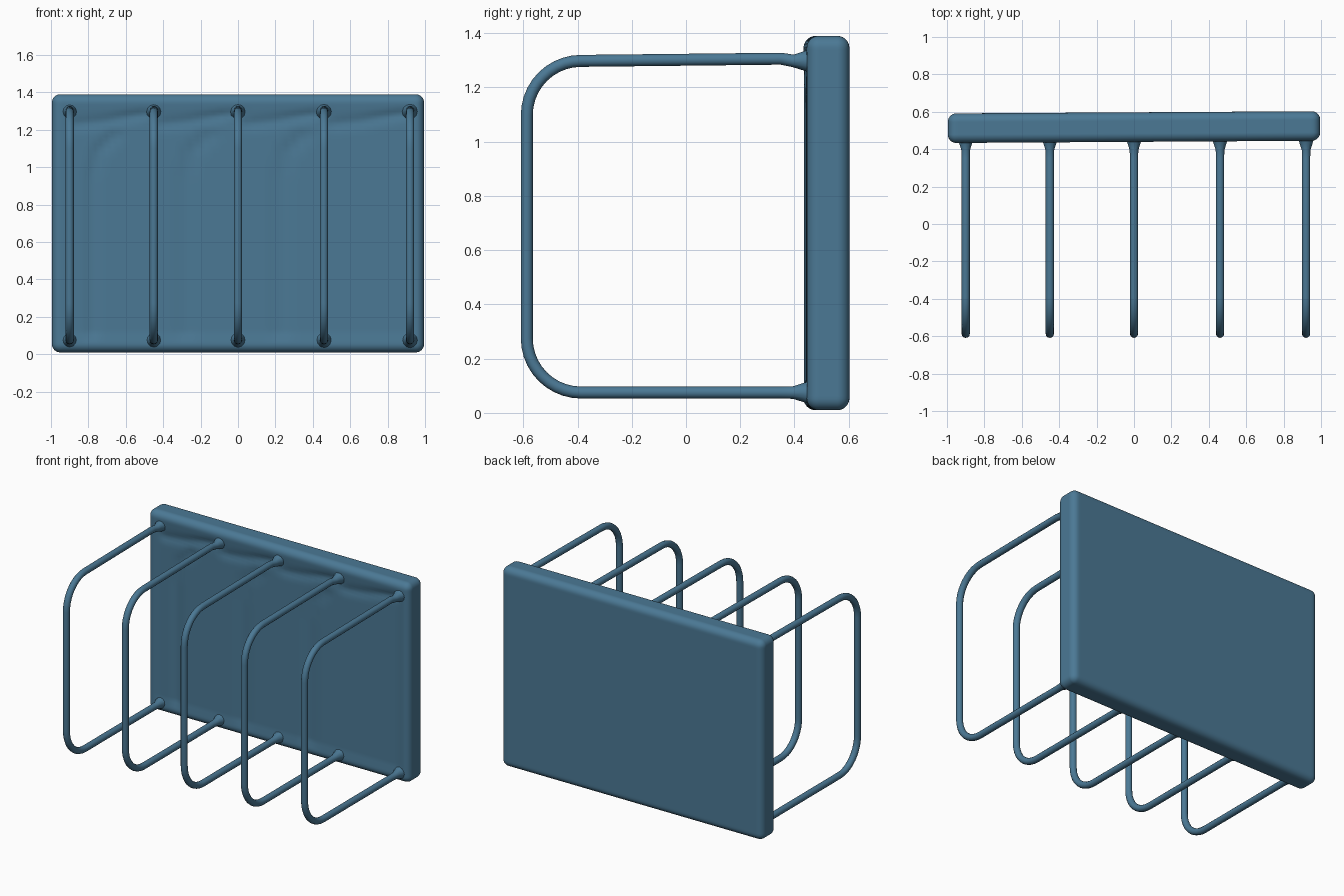
import bpy, bmesh, math
from mathutils import Vector
from mathutils.geometry import intersect_point_line

if "Cube" in bpy.data.objects:
    bpy.data.objects.remove(bpy.data.objects["Cube"])

mat = bpy.data.materials.new("blue_coating")
mat.diffuse_color = (0.07, 0.19, 0.30, 1)
mat.use_nodes = True
mat.node_tree.nodes["Principled BSDF"].inputs["Base Color"].default_value = mat.diffuse_color

WIRE_X = (-0.90, -0.45, 0.0, 0.46, 0.92)
HALF = Vector((0.995, 0.079, 0.69))
CENTRE = Vector((0, 0.518, 0.70))
R = 0.045

# Shallow creases pressed into the panel front (x, z)
creases = [[(x, 0.05), (x, 0.95), (x + 0.03, 1.08), (x + 0.12, 1.17)] for x in (-0.78, -0.28, 0.23)]
creases += [[(a + 0.03, 1.23), (a + 0.2, 1.245), (b - 0.03, 1.29)] for a, b in zip(WIRE_X, WIRE_X[1:])]


def crease_depth(x, z):
    p, best = Vector((x, z, 0)), 9.0
    for line in creases:
        for a, b in zip(line, line[1:]):
            a, b = Vector((*a, 0)), Vector((*b, 0))
            t = max(0, min(1, intersect_point_line(p, a, b)[1]))
            best = min(best, (p - a.lerp(b, t)).length)
    return 0.01 * math.exp(-(best / 0.03) ** 2)


# Back panel: softly rounded slab with creased front
bm = bmesh.new()
bmesh.ops.create_cube(bm, size=2)
bmesh.ops.subdivide_edges(bm, edges=bm.edges[:], cuts=71, use_grid_fill=True)
for v in bm.verts:
    front = v.co.y < -0.999
    p = Vector([math.sin(c * math.pi / 2) * h for c, h in zip(v.co, HALF)])
    core = Vector([max(-(h - R), min(h - R, c)) for c, h in zip(p, HALF)])
    d = p - core
    p = core + d.normalized() * R if d.length > 1e-6 else core
    p += CENTRE
    if front:
        inner = max(0, min(1, (0.96 - abs(p.x)) / 0.06)) * max(0, min(1, (0.64 - abs(p.z - 0.7)) / 0.06))
        p.y += inner * (0.006 + crease_depth(p.x, p.z))
    p.y += 0.006 * p.x
    v.co = p
me = bpy.data.meshes.new("back_panel")
bm.to_mesh(me)
bm.free()
me.shade_smooth()
me.materials.append(mat)
panel = bpy.data.objects.new("back_panel", me)
bpy.context.collection.objects.link(panel)


# Wire loops: rounded U with flared ends at the panel
def wire(x, number):
    yf, zb, zt, r = -0.587, 0.075, 1.298, 0.20
    pts = [(0.48, zb, 2.3), (0.44, zb, 1.7), (0.395, zb, 1.05), (0.35, zb, 1)]
    for cz, a0 in ((zb + r, 270), (zt - r, 180)):
        for i in range(11):
            a = math.radians(a0 - 9 * i)
            pts.append((yf + r + r * math.cos(a), cz + r * math.sin(a), 1))
    pts += [(0.35, zt + 0.008, 1), (0.395, zt, 1.05), (0.44, zt, 1.7), (0.48, zt, 2.3)]
    cu = bpy.data.curves.new(f"wire_loop_{number}", 'CURVE')
    cu.dimensions = '3D'
    cu.bevel_depth = 0.022
    cu.bevel_resolution = 4
    cu.use_fill_caps = True
    sp = cu.splines.new('POLY')
    sp.points.add(len(pts) - 1)
    for q, (y, z, s) in zip(sp.points, pts):
        q.co = (x, y, z, 1)
        q.radius = s
    sp.use_smooth = True
    cu.materials.append(mat)
    ob = bpy.data.objects.new(f"wire_loop_{number}", cu)
    bpy.context.collection.objects.link(ob)


for n, x in enumerate(WIRE_X, 1):
    wire(x, n)
